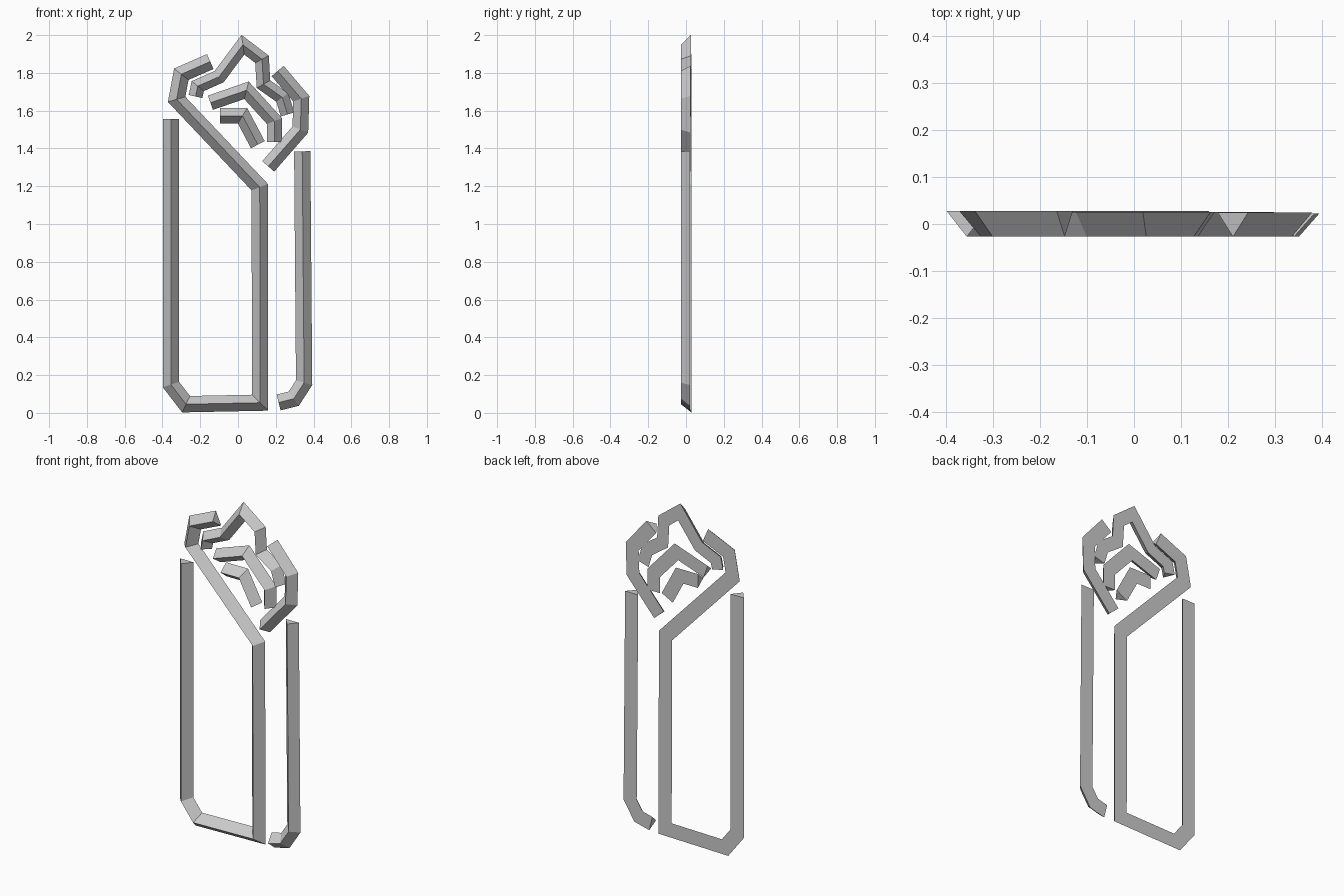
import bpy
import bmesh
from mathutils import Vector

cube = bpy.data.objects.get("Cube")
if cube:
    bpy.data.objects.remove(cube, do_unlink=True)

# Single plain grey material
grey = bpy.data.materials.new("plain_grey")
grey.use_nodes = True
color = (0.6, 0.6, 0.6, 1)
grey.diffuse_color = color
grey.node_tree.nodes["Principled BSDF"].inputs["Base Color"].default_value = color

RIDGE_Y = -0.027


def mitre(points, i):
    """Sideways offset direction at a path point, lengthened at corners."""
    dirs = []
    if i > 0:
        dirs.append((points[i] - points[i - 1]).normalized())
    if i < len(points) - 1:
        dirs.append((points[i + 1] - points[i]).normalized())
    normals = [Vector((-d.y, d.x)) for d in dirs]
    side = sum(normals, Vector((0, 0))).normalized()
    return side / side.dot(normals[0])


def stroke(name, path, half, back):
    """Triangular bar along an (x, z) path: flat back, ridge in front."""
    points = [Vector(p) for p in path]
    bm = bmesh.new()
    rings = []
    for i, p in enumerate(points):
        off = mitre(points, i) * half
        a, b = p + off, p - off
        rings.append([bm.verts.new((a.x, back, a.y)),
                      bm.verts.new((p.x, RIDGE_Y, p.y)),
                      bm.verts.new((b.x, back, b.y))])
    for r, s in zip(rings, rings[1:]):
        for k in range(3):
            n = (k + 1) % 3
            bm.faces.new((r[k], r[n], s[n], s[k]))
    bm.faces.new(rings[0])
    bm.faces.new(rings[-1][::-1])
    bmesh.ops.recalc_face_normals(bm, faces=bm.faces)
    mesh = bpy.data.meshes.new(name)
    bm.to_mesh(mesh)
    bm.free()
    mesh.materials.append(grey)
    obj = bpy.data.objects.new(name, mesh)
    bpy.context.collection.objects.link(obj)


# Long outline: left bar, base, middle bar, diagonal and upper hook
stroke("main_outline", [(-0.355, 1.555), (-0.355, 0.15), (-0.275, 0.046),
                        (0.117, 0.054), (0.115, 1.195), (-0.325, 1.66),
                        (-0.3, 1.793), (-0.147, 1.86)], 0.043, 0.028)

# Side bar with curled foot
stroke("side_bar", [(0.34, 1.385), (0.35, 0.16), (0.295, 0.075),
                    (0.215, 0.055)], 0.043, 0.022)

# Outer petal on the right of the head
stroke("outer_petal", [(0.21, 1.81), (0.335, 1.663), (0.33, 1.5),
                       (0.16, 1.305)], 0.042, 0.024)

# Peaked crown of the head
stroke("crown", [(-0.225, 1.675), (-0.213, 1.73), (-0.1, 1.78),
                 (0.026, 1.949), (0.127, 1.872), (0.135, 1.74),
                 (0.235, 1.67), (0.262, 1.58)], 0.037, 0.026)

# Nested inner folds
stroke("middle_fold", [(-0.146, 1.642), (0.045, 1.708), (0.193, 1.545),
                       (0.193, 1.435)], 0.04, 0.025)
stroke("inner_fold", [(-0.095, 1.573), (0.024, 1.573),
                      (0.105, 1.42)], 0.041, 0.025)
